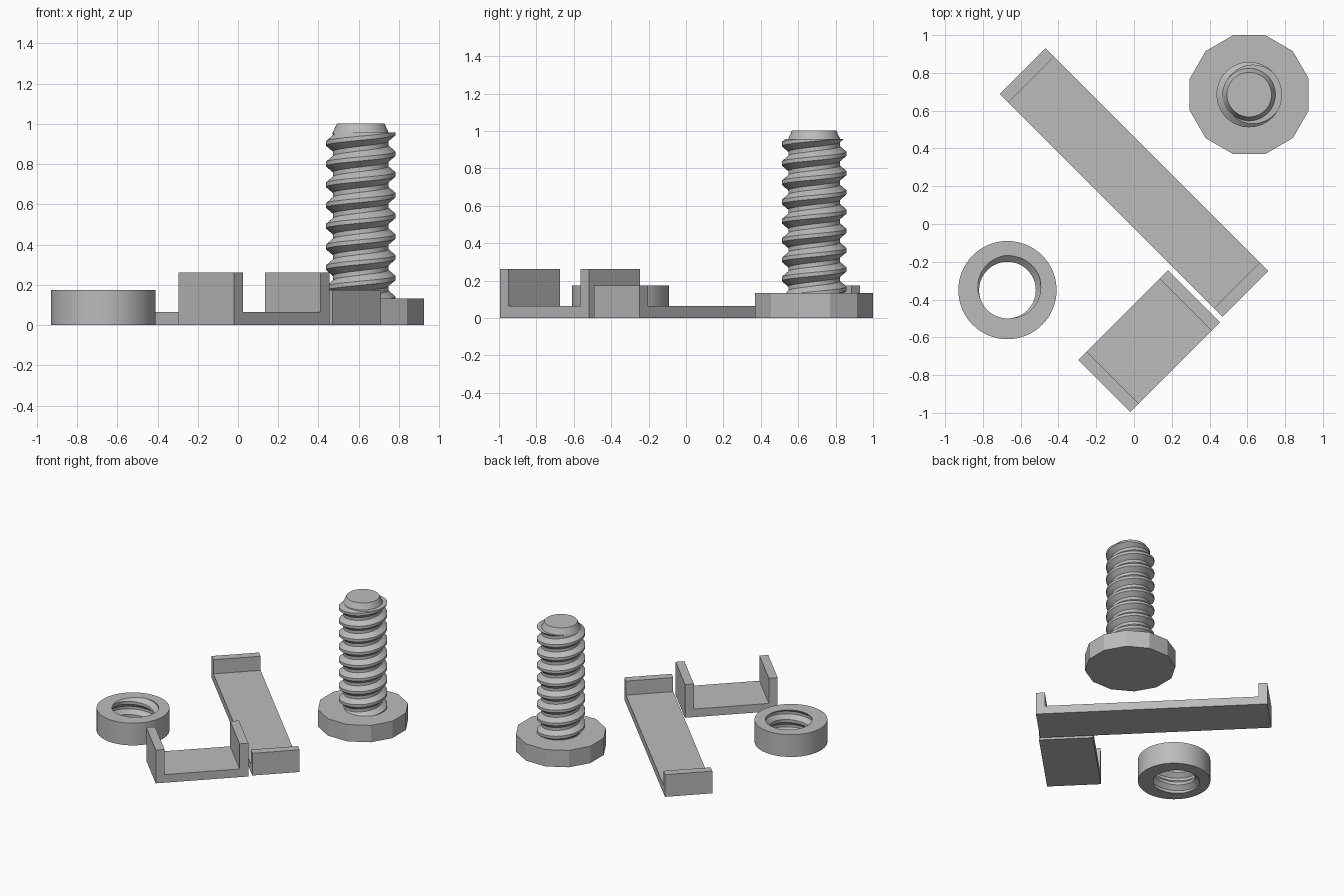
import bpy, bmesh, math
from mathutils import Matrix, Vector

if "Cube" in bpy.data.objects:
    bpy.data.objects.remove(bpy.data.objects["Cube"], do_unlink=True)

GREY = 0.5
grey = bpy.data.materials.new("plain_grey")
grey.use_nodes = True
grey.diffuse_color = (GREY, GREY, GREY, 1)
grey.node_tree.nodes["Principled BSDF"].inputs["Base Color"].default_value = (GREY, GREY, GREY, 1)

PITCH = 0.103
STEPS = 64
BOLT = (0.61, 0.685)
NUT = (-0.67, -0.35)


def add_object(name, bm, xy, turn=0.0):
    bmesh.ops.recalc_face_normals(bm, faces=bm.faces[:])
    mesh = bpy.data.meshes.new(name)
    bm.to_mesh(mesh)
    bm.free()
    mesh.materials.append(grey)
    obj = bpy.data.objects.new(name, mesh)
    obj.location = (xy[0], xy[1], 0)
    obj.rotation_euler.z = math.radians(turn)
    bpy.context.collection.objects.link(obj)
    return obj


def activate(obj):
    bpy.ops.object.select_all(action='DESELECT')
    obj.select_set(True)
    bpy.context.view_layer.objects.active = obj


def smooth(obj):
    activate(obj)
    bpy.ops.object.shade_smooth_by_angle(angle=math.radians(28))


def cone(name, xy, sides, r_low, r_high, z_low, z_high, turn=0.0):
    bm = bmesh.new()
    bmesh.ops.create_cone(bm, cap_ends=True, segments=sides, radius1=r_low, radius2=r_high,
                          depth=z_high - z_low,
                          matrix=Matrix.Translation((0, 0, (z_low + z_high) / 2)))
    return add_object(name, bm, xy, turn)


def thread(name, xy, root, crest, low, high, phase):
    """Right-handed helical rod, cut flat at both ends; crest at height phase on the +x side."""
    # one pitch of the profile: crest flat, flank, root flat, flank
    profile = [(-0.10, crest), (0.10, crest), (0.39, root), (0.61, root), (0.90, crest)]
    first = math.floor((low - phase) / PITCH) - 2
    last = math.ceil((high - phase) / PITCH) + 2
    bm = bmesh.new()
    previous = None
    for i in range(first * STEPS, last * STEPS + 1):
        a = math.tau * (i % STEPS) / STEPS
        row = [bm.verts.new((r * math.cos(a), r * math.sin(a),
                             phase + PITCH * (i / STEPS + t))) for t, r in profile]
        if previous:
            for k in range(len(profile) - 1):
                bm.faces.new((previous[k], row[k], row[k + 1], previous[k + 1]))
        previous = row
    bmesh.ops.remove_doubles(bm, verts=bm.verts[:], dist=1e-5)
    for z, direction in ((low, -1), (high, 1)):
        bmesh.ops.bisect_plane(bm, geom=bm.verts[:] + bm.edges[:] + bm.faces[:], dist=1e-6,
                               plane_co=Vector((0, 0, z)), plane_no=Vector((0, 0, direction)),
                               clear_outer=True)
    bmesh.ops.holes_fill(bm, edges=[e for e in bm.edges if e.is_boundary], sides=0)
    return add_object(name, bm, xy)


def bracket(name, xy, length, width, height, turn, wall=0.064):
    """U-shaped channel: a flat base with an upright wall at each end."""
    h = length / 2
    half = [(h, 0), (h, height), (h - wall, height), (h - wall, wall)]
    outline = half + [(-x, z) for x, z in reversed(half)]
    bm = bmesh.new()
    face = bm.faces.new([bm.verts.new((x, -width / 2, z)) for x, z in outline])
    out = bmesh.ops.extrude_face_region(bm, geom=[face])
    moved = [g for g in out["geom"] if isinstance(g, bmesh.types.BMVert)]
    bmesh.ops.translate(bm, verts=moved, vec=(0, width, 0))
    return add_object(name, bm, xy, turn)


# Bolt: twelve-sided head, threaded shank, chamfered tip
cone("bolt_head", BOLT, 12, 0.326, 0.326, 0, 0.133, turn=15)
smooth(thread("bolt_shank", BOLT, 0.138, 0.173, 0.1, 0.957, 0.955))
smooth(cone("bolt_tip", BOLT, 64, 0.142, 0.118, 0.95, 1.003))

# Round nut with a threaded hole
nut = cone("round_nut", NUT, 64, 0.26, 0.26, 0, 0.175)
cutter = thread("nut_thread_cutter", NUT, 0.15, 0.183, -0.05, 0.225, 0.158)
cutter.hide_render = True
cut = nut.modifiers.new("threaded_hole", 'BOOLEAN')
cut.operation = 'DIFFERENCE'
cut.solver = 'EXACT'
cut.object = cutter
activate(nut)
bpy.ops.object.modifier_apply(modifier=cut.name)
bpy.data.objects.remove(cutter, do_unlink=True)
smooth(nut)

# Two channel brackets, lying diagonally
bracket("long_bracket", (0, 0.22), 1.669, 0.343, 0.175, -45)
bracket("short_bracket", (0.08, -0.62), 0.672, 0.389, 0.262, 45)
